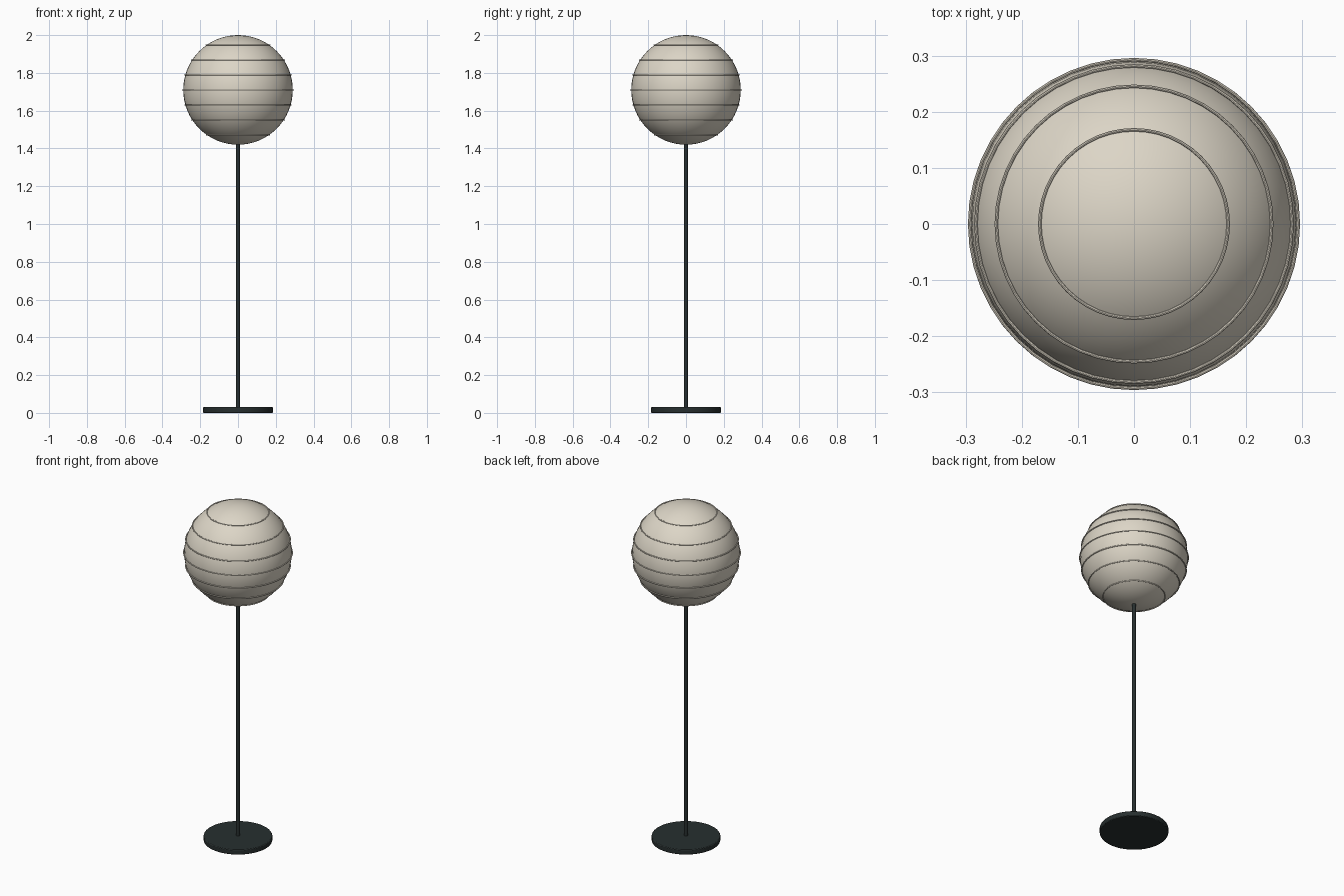
import bpy
import math

cube = bpy.data.objects.get("Cube")
if cube:
    bpy.data.objects.remove(cube, do_unlink=True)


def make_material(name, colour):
    mat = bpy.data.materials.new(name)
    mat.use_nodes = True
    mat.diffuse_color = (*colour, 1)
    mat.node_tree.nodes["Principled BSDF"].inputs["Base Color"].default_value = (*colour, 1)
    return mat


def finish(name, mat):
    obj = bpy.context.object
    obj.name = name
    obj.data.materials.append(mat)
    bpy.ops.object.shade_smooth_by_angle(angle=math.radians(40))
    return obj


def cylinder(name, radius, bottom, top, sides, mat):
    bpy.ops.mesh.primitive_cylinder_add(
        vertices=sides, radius=radius, depth=top - bottom, location=(0, 0, (bottom + top) / 2))
    return finish(name, mat)


paper = make_material("warm paper", (0.72, 0.67, 0.57))
metal = make_material("dark metal", (0.02, 0.028, 0.028))

RADIUS = 0.29
CENTRE = 2 - RADIUS
RIB_GAP = 0.0795

# Weighted disc base with a softened rim
base = cylinder("base", 0.185, 0, 0.03, 48, metal)
bevel = base.modifiers.new("soft_rim", "BEVEL")
bevel.width = 0.004
bevel.segments = 2

# Slim pole running into the shade
cylinder("pole", 0.011, 0.02, CENTRE - RADIUS + 0.02, 16, metal)

# Round paper shade
bpy.ops.mesh.primitive_uv_sphere_add(
    segments=48, ring_count=32, radius=RADIUS, location=(0, 0, CENTRE))
finish("shade", paper)

# Thin ribs around the shade
for i in range(-3, 4):
    offset = i * RIB_GAP
    bpy.ops.mesh.primitive_torus_add(
        major_segments=48, minor_segments=8, minor_radius=0.003,
        major_radius=math.sqrt(RADIUS ** 2 - offset ** 2) + 0.003,
        location=(0, 0, CENTRE + offset))
    finish(f"shade_rib_{i + 4}", paper)
